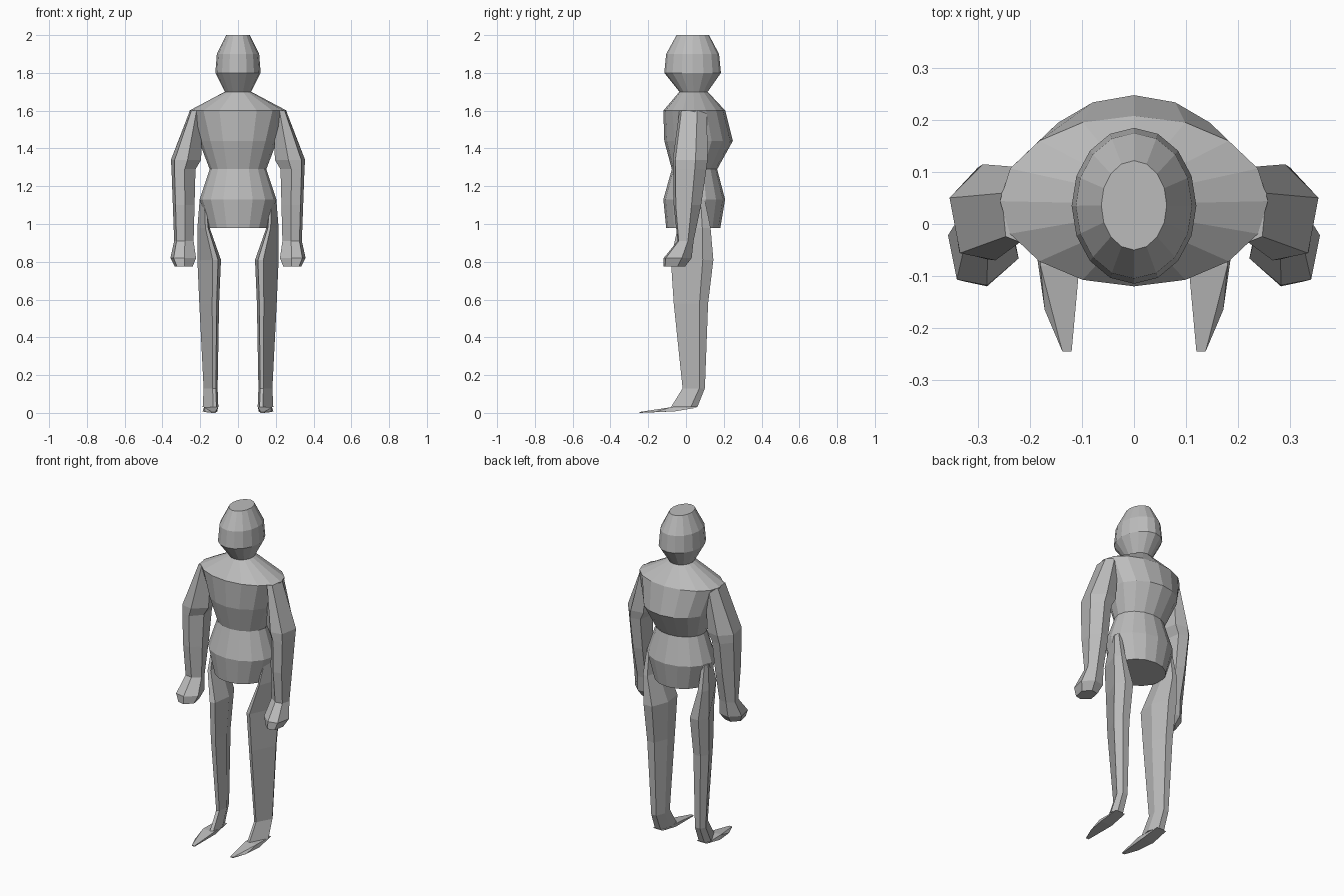
import bpy, bmesh
from math import cos, sin, tau

cube = bpy.data.objects.get("Cube")
if cube:
    bpy.data.objects.remove(cube)

grey = bpy.data.materials.new("plain grey")
grey.use_nodes = True
grey.diffuse_color = (0.5, 0.5, 0.5, 1)
grey.node_tree.nodes["Principled BSDF"].inputs["Base Color"].default_value = (0.5, 0.5, 0.5, 1)


def finish(name, bm):
    bmesh.ops.recalc_face_normals(bm, faces=bm.faces)
    mesh = bpy.data.meshes.new(name)
    bm.to_mesh(mesh)
    bm.free()
    mesh.materials.append(grey)
    obj = bpy.data.objects.new(name, mesh)
    bpy.context.collection.objects.link(obj)
    return obj


def loft(name, section, rings, side=1):
    """Skin a unit section through boxes given as (z, x0, x1, y0, y1)."""
    bm = bmesh.new()
    loops = []
    for z, x0, x1, y0, y1 in rings:
        cx, cy, rx, ry = (x0 + x1) / 2, (y0 + y1) / 2, (x1 - x0) / 2, (y1 - y0) / 2
        loops.append([bm.verts.new((side * (cx + u * rx), cy + v * ry, z)) for u, v in section])
    for a, b in zip(loops, loops[1:]):
        for i in range(len(section)):
            j = (i + 1) % len(section)
            bm.faces.new((a[i], a[j], b[j], b[i]))
    bm.faces.new(loops[0])
    bm.faces.new(loops[-1])
    return finish(name, bm)


def body(name, rings):
    oval = [(cos(tau * i / 16), sin(tau * i / 16)) for i in range(16)]
    return loft(name, oval, [(z, -w, w, y0, y1) for z, w, y0, y1 in rings])


# Head, chest and hips: (z, half width, front, back)
body("head", [(1.7, .07, -.035, .115), (1.8, .12, -.115, .185),
              (1.9, .112, -.105, .175), (2.0, .063, -.05, .122)])
body("chest", [(1.29, .15, -.075, .165), (1.44, .207, -.115, .248),
               (1.6, .258, -.12, .208), (1.7, .07, -.035, .115)])
body("hips", [(.98, .157, -.105, .182), (1.13, .203, -.12, .207), (1.29, .15, -.075, .165)])

arm_section = [(1, .3), (.2, 1), (-.75, .85), (-1, -.3), (-.1, -1), (.75, -.85)]
leg_section = [(1, .5), (.5, 1), (-.4, 1), (-1, .1), (-.75, -.9), (-.3, -1)]

arm_rings = [(1.6, .19, .255, -.035, .11), (1.34, .195, .355, -.07, .115),
             (1.29, .225, .352, -.068, .108), (1.1, .23, .345, -.065, .08),
             (.91, .235, .338, -.045, .04), (.82, .222, .358, -.118, .03),
             (.775, .24, .335, -.12, -.005)]

leg_rings = [(1.13, .165, .203, .01, .1), (.98, .15, .215, -.045, .13),
             (.81, .09, .215, -.08, .145), (.58, .1, .205, -.065, .117),
             (.13, .108, .182, -.018, .1), (.03, .104, .187, -.08, .06)]

# Pointed foot, hulled from heel to toe
foot_points = [(.115, .06, .028), (.18, .06, .028), (.105, -.08, .03), (.18, -.08, .03),
               (.11, -.06, .008), (.187, -.06, .008), (.115, -.165, .004), (.172, -.165, .004),
               (.12, -.245, 0), (.138, -.245, 0), (.12, -.245, .005), (.138, -.245, .005)]

for label, side in (("left", 1), ("right", -1)):
    loft(label + "_arm", arm_section, arm_rings, side)
    loft(label + "_leg", leg_section, leg_rings, side)
    bm = bmesh.new()
    for x, y, z in foot_points:
        bm.verts.new((side * x, y, z))
    hull = bmesh.ops.convex_hull(bm, input=bm.verts)
    loose = [v for v in bm.verts if not v.link_faces]
    bmesh.ops.delete(bm, geom=loose, context='VERTS')
    finish(label + "_foot", bm)
